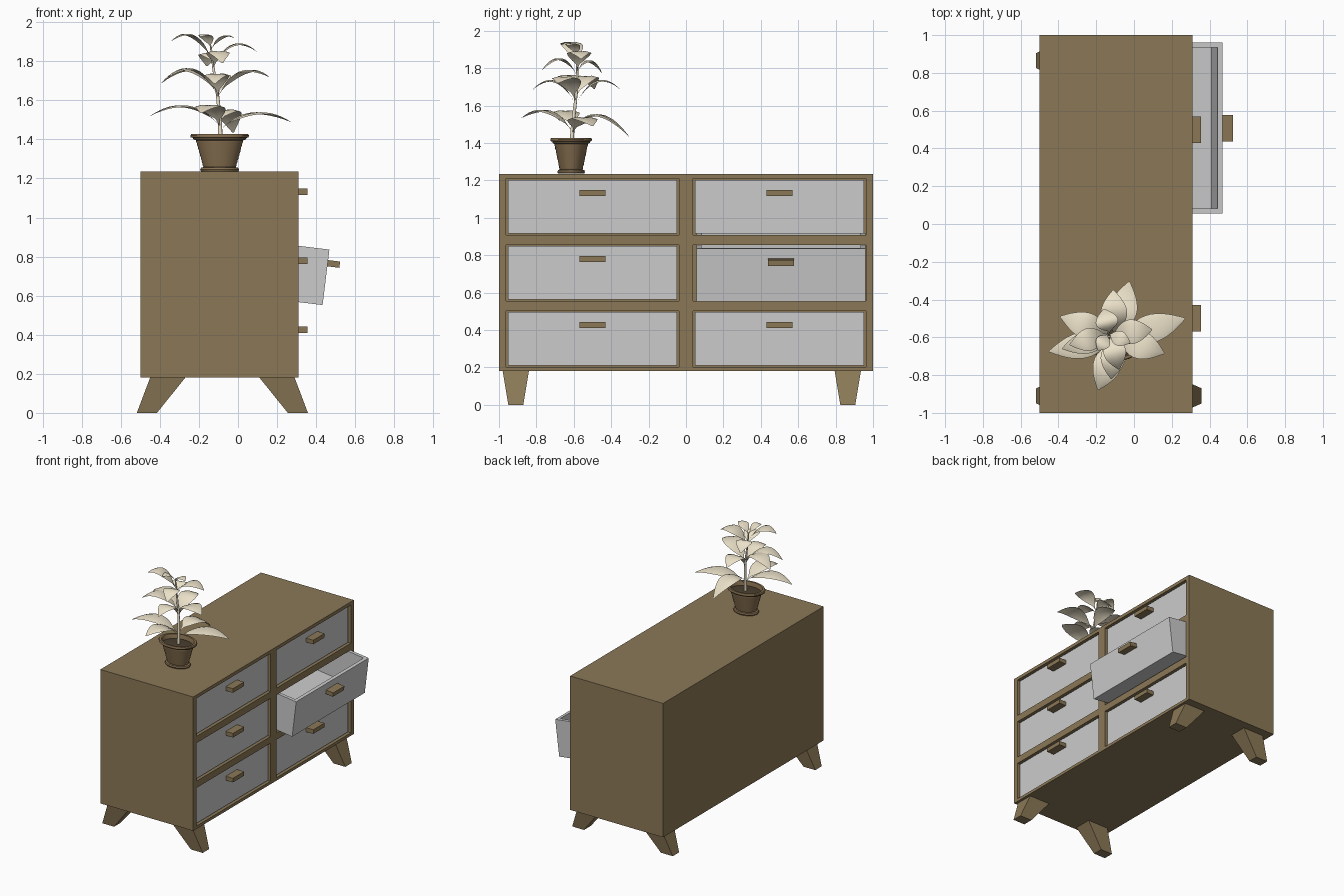
import bpy, bmesh, math
from mathutils import Vector, Matrix

if "Cube" in bpy.data.objects:
    bpy.data.objects.remove(bpy.data.objects["Cube"])


def material(name, rgb):
    m = bpy.data.materials.new(name)
    m.diffuse_color = (*rgb, 1)
    m.use_nodes = True
    m.node_tree.nodes["Principled BSDF"].inputs["Base Color"].default_value = m.diffuse_color
    return m


WOOD = material("wood", (0.26, 0.19, 0.095))
CLAY = material("clay", (0.24, 0.16, 0.08))
SOIL = material("soil", (0.07, 0.05, 0.03))
LEAF = material("leaf", (0.83, 0.75, 0.58))


def add_object(name, bm, mat=None, smooth=False):
    bmesh.ops.recalc_face_normals(bm, faces=bm.faces[:])
    me = bpy.data.meshes.new(name)
    bm.to_mesh(me)
    bm.free()
    ob = bpy.data.objects.new(name, me)
    bpy.context.collection.objects.link(ob)
    if mat:
        me.materials.append(mat)
    if smooth:
        bpy.ops.object.select_all(action='DESELECT')
        bpy.context.view_layer.objects.active = ob
        ob.select_set(True)
        bpy.ops.object.shade_smooth_by_angle(angle=math.radians(40))
    return ob


def box(bm, x0, x1, y0, y1, z0, z1):
    mat = Matrix.Translation(((x0 + x1) / 2, (y0 + y1) / 2, (z0 + z1) / 2)) @ \
        Matrix.Diagonal((x1 - x0, y1 - y0, z1 - z0, 1))
    return bmesh.ops.create_cube(bm, size=1, matrix=mat)['verts']


# Cabinet body with six drawer pockets
ROWS = (0.203, 0.556, 0.909)
bm = bmesh.new()
box(bm, -0.5, 0.31, -1, 1, 0.18, 1.235)
cabinet = add_object("cabinet_body", bm, WOOD)
bm = bmesh.new()
for z in ROWS:
    for y in (-0.5, 0.5):
        box(bm, -0.45, 0.4, y - 0.4625, y + 0.4625, z, z + 0.3)
cutter = add_object("pocket_cutter", bm, WOOD)
cutter.hide_render = True
mod = cabinet.modifiers.new("pockets", 'BOOLEAN')
mod.operation, mod.solver, mod.object = 'DIFFERENCE', 'EXACT', cutter
bpy.context.view_layer.objects.active = cabinet
bpy.ops.object.modifier_apply(modifier=mod.name)
bpy.data.objects.remove(cutter)


# Drawers: open-topped boxes with block handles, origin at the front bottom edge
def drawer(name, loc, tilt=0):
    bm = bmesh.new()
    box(bm, -0.68, 0, -0.452, 0.452, 0, 0.286)
    top = max(bm.faces, key=lambda f: f.calc_center_median().z)
    bmesh.ops.inset_individual(bm, faces=[top], thickness=0.037)
    ext = bmesh.ops.extrude_discrete_faces(bm, faces=[top])['faces'][0]
    bmesh.ops.translate(bm, verts=ext.verts[:], vec=(0, 0, -0.25))
    body = add_object(name, bm)
    bm = bmesh.new()
    box(bm, -0.005, 0.062, -0.07, 0.07, 0.2, 0.232)
    for ob in (body, add_object(name + "_handle", bm, WOOD)):
        ob.location = loc
        ob.rotation_euler.y = tilt


for i, z in enumerate(ROWS):
    for side, y in (("left", -0.5), ("right", 0.5)):
        if i == 1 and side == "right":
            drawer("open_drawer", (0.433, 0.508, 0.552), math.radians(7))
        else:
            drawer(f"drawer_{side}_{i + 1}", (0.293, y, z + 0.007))

# Splayed tapered legs
for sx, xn in ((-1, "back"), (1, "front")):
    for y, yn in ((-0.91, "left"), (0.865, "right")):
        bm = bmesh.new()
        for v in box(bm, 0, 1, -1, 1, 0, 0.18):
            if v.co.z > 0.09:
                x, hy = (0.19, 0.37)[v.co.x > 0.5], 0.07
            else:
                x, hy = (0.335, 0.438)[v.co.x > 0.5], 0.04
            v.co.x, v.co.y = -0.08 + sx * x, y + hy * v.co.y
        add_object(f"{xn}_{yn}_leg", bm, WOOD)

# Plant pot: turned profile, ribbed wall, squashed along y
CX, CY, SQ = -0.094, -0.614, 0.74


def lathe(name, profile, mat, steps=40):
    bm = bmesh.new()
    verts = [bm.verts.new((r, 0, z)) for r, z in profile]
    edges = [bm.edges.new(p) for p in zip(verts, verts[1:])]
    bmesh.ops.spin(bm, geom=verts + edges, axis=(0, 0, 1), cent=(0, 0, 0),
                   angle=math.tau, steps=steps)
    bmesh.ops.remove_doubles(bm, verts=bm.verts[:], dist=1e-4)
    bmesh.ops.transform(bm, verts=bm.verts[:],
                        matrix=Matrix.Translation((CX, CY, 0)) @ Matrix.Diagonal((1, SQ, 1, 1)))
    return add_object(name, bm, mat, True)


ribs = [(0.082 + 0.038 * i / 16 + (0.0025 if i % 2 else 0), 1.258 + 0.137 * i / 16)
        for i in range(17)]
lathe("plant_pot", [(0, 1.236), (0.095, 1.236), (0.1, 1.245), (0.095, 1.255)] + ribs +
      [(0.134, 1.4), (0.137, 1.408), (0.148, 1.41), (0.15, 1.42), (0.145, 1.427),
       (0.127, 1.427), (0.122, 1.415), (0.115, 1.38)], CLAY)
lathe("soil", [(0.118, 1.395), (0.06, 1.4), (0, 1.402)], SOIL)

# Stem
STEM = [Vector(p) for p in ((-0.09, -0.612, 1.39), (-0.092, -0.605, 1.5), (-0.105, -0.59, 1.63),
                            (-0.125, -0.582, 1.76), (-0.14, -0.58, 1.88))]
cu = bpy.data.curves.new("stem", 'CURVE')
cu.dimensions, cu.bevel_depth, cu.bevel_resolution = '3D', 0.012, 2
sp = cu.splines.new('POLY')
sp.points.add(len(STEM) - 1)
for i, p in enumerate(STEM):
    sp.points[i].co = (*p, 1)
    sp.points[i].radius = 1 - 0.15 * i
cu.materials.append(LEAF)
bpy.context.collection.objects.link(bpy.data.objects.new("stem", cu))


def stem_at(z):
    for a, b in zip(STEM, STEM[1:]):
        if z <= b.z:
            return a.lerp(b, (z - a.z) / (b.z - a.z))
    return STEM[-1].copy()


# Leaves: arched pointed blades with a folded midrib
def leaf(name, base_z, tip, peak, width):
    a, c = stem_at(base_z), Vector(tip)
    mid = a.lerp(c, 0.45)
    mid.z = 2 * peak - (a.z + c.z) / 2
    side = Vector((-(c - a).y, (c - a).x, 0)).normalized()
    bm = bmesh.new()
    rows, n = [], 14
    for i in range(n + 1):
        t = i / n
        p = a * (1 - t) ** 2 + mid * 2 * t * (1 - t) + c * t * t
        s = max(0, (t - 0.12) / 0.88)
        w = width / 2 * max(0.05, math.sin(math.pi * s ** 0.9) ** 0.85 if 0 < s < 1 else 0)
        rows.append([bm.verts.new(p + side * w * u + Vector((0, 0, 0.25 * w * (abs(u) - u * u * 1.4))))
                     for u in (-1, -0.5, 0, 0.5, 1)])
    for r, q in zip(rows, rows[1:]):
        for j in range(4):
            bm.faces.new((r[j], r[j + 1], q[j + 1], q[j]))
    add_object(name, bm, LEAF, True)


LEAVES = [  # stem height, tip, arch height, width
    (1.45, (0.27, -0.50, 1.49), 1.535, 0.15), (1.46, (-0.19, -0.878, 1.535), 1.57, 0.15),
    (1.47, (-0.45, -0.675, 1.52), 1.57, 0.14), (1.48, (-0.025, -0.305, 1.435), 1.55, 0.15),
    (1.62, (0.16, -0.685, 1.72), 1.745, 0.15), (1.63, (-0.39, -0.49, 1.69), 1.755, 0.14),
    (1.61, (-0.12, -0.82, 1.685), 1.73, 0.13), (1.6, (-0.11, -0.35, 1.685), 1.73, 0.14),
    (1.64, (-0.38, -0.66, 1.70), 1.76, 0.12),
    (1.78, (0.095, -0.56, 1.85), 1.885, 0.13), (1.8, (-0.34, -0.64, 1.905), 1.93, 0.12),
    (1.78, (-0.16, -0.45, 1.775), 1.84, 0.12), (1.76, (-0.08, -0.77, 1.79), 1.85, 0.12),
    (1.86, (-0.02, -0.63, 1.92), 1.925, 0.08), (1.86, (-0.19, -0.67, 1.925), 1.93, 0.08),
]
for i, args in enumerate(LEAVES):
    leaf(f"leaf_{i + 1}", *args)
